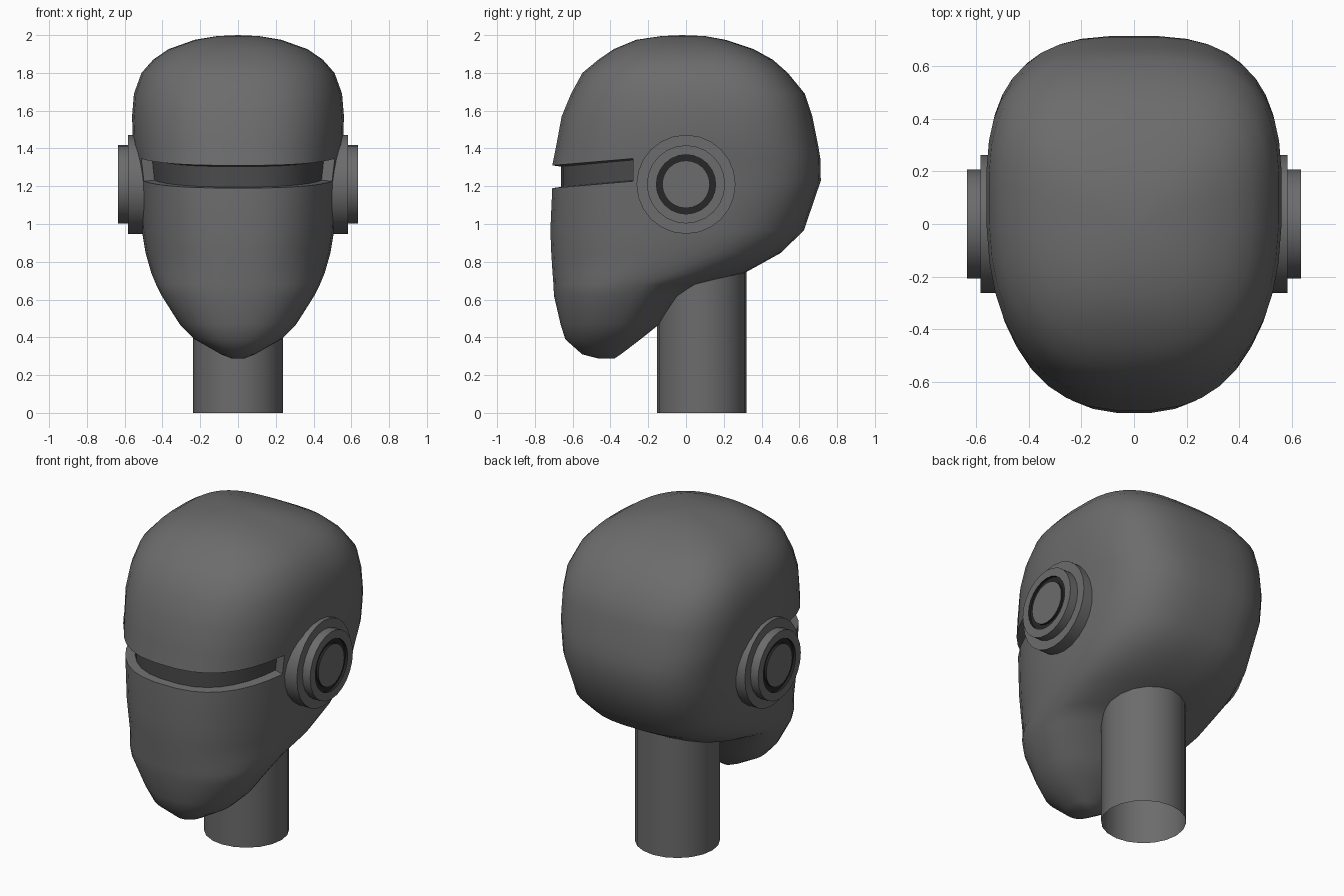
import bpy, bmesh, math

if "Cube" in bpy.data.objects:
    bpy.data.objects.remove(bpy.data.objects["Cube"])


def material(name, v):
    m = bpy.data.materials.new(name)
    m.diffuse_color = (v, v, v, 1)
    m.use_nodes = True
    m.node_tree.nodes["Principled BSDF"].inputs["Base Color"].default_value = m.diffuse_color
    return m


SHELL = material("shell grey", 0.15)
VISOR = material("visor dark grey", 0.07)
DARK = material("groove near black", 0.02)


def finish(bm, name, mats, angle=40, recalc=True):
    if recalc:
        bmesh.ops.recalc_face_normals(bm, faces=bm.faces[:])
    me = bpy.data.meshes.new(name)
    bm.to_mesh(me)
    bm.free()
    ob = bpy.data.objects.new(name, me)
    bpy.context.collection.objects.link(ob)
    for m in mats:
        me.materials.append(m)
    bpy.ops.object.select_all(action='DESELECT')
    ob.select_set(True)
    bpy.context.view_layer.objects.active = ob
    bpy.ops.object.shade_smooth_by_angle(angle=math.radians(angle))
    return ob


def bridge(bm, a, b):
    n = len(a)
    return [bm.faces.new((a[i], a[(i + 1) % n], b[(i + 1) % n], b[i])) for i in range(n)]


# Head: horizontal sections (z, half width, front y, back y)
SECTIONS = [
    (0.287, 0.03, -0.46, -0.38), (0.31, 0.09, -0.55, -0.345),
    (0.39, 0.23, -0.64, -0.24), (0.47, 0.31, -0.665, -0.14),
    (0.62, 0.405, -0.70, -0.02), (0.68, 0.435, -0.703, 0.08),
    (0.74, 0.46, -0.708, 0.31), (0.845, 0.49, -0.715, 0.50),
    (0.965, 0.51, -0.72, 0.625), (1.19, 0.53, -0.71, 0.715),
    (1.31, 0.545, -0.71, 0.712), (1.42, 0.557, -0.688, 0.70),
    (1.57, 0.562, -0.66, 0.67), (1.69, 0.552, -0.61, 0.63),
    (1.80, 0.512, -0.55, 0.54), (1.87, 0.45, -0.465, 0.46),
    (1.925, 0.37, -0.385, 0.36), (1.975, 0.23, -0.265, 0.21),
    (1.995, 0.11, -0.13, 0.10),
]
SLOT_LOW, SLOT_HIGH, SLOT_END, N = 1.19, 1.31, -0.24, 40


def section(bm, z, w, yf, yb):
    """Rounded-square ring, fuller at the back of the skull."""
    cy = yf + (yb - yf) * 0.57
    k = min(1, max(0, (z - 0.5) / 0.6))
    ring = []
    for i in range(N):
        t = 2 * math.pi * (i + 0.5) / N
        c, s = math.cos(t), math.sin(t)
        p = 2.15 + k * (0.4 if s < 0 else 0.85)
        x = w * math.copysign(abs(c) ** (2 / p), c)
        y = cy + (yb - cy if s > 0 else cy - yf) * math.copysign(abs(s) ** (2 / p), s)
        # the visor slot rises slightly toward the ears
        lift = 0.085 * min(0.46, max(0, y + 0.71)) if z in (SLOT_LOW, SLOT_HIGH) else 0
        ring.append(bm.verts.new((x, y, z + lift)))
    return ring


bm = bmesh.new()
rings = [section(bm, *s) for s in SECTIONS]
slot = []
for s, a, b in zip(SECTIONS, rings, rings[1:]):
    faces = bridge(bm, a, b)
    if s[0] == SLOT_LOW:
        slot = [f for f in faces if f.calc_center_median().y < SLOT_END]
bm.faces.new(rings[0][::-1])
top = bm.verts.new((0, -0.02, 2.0))
for i in range(N):
    bm.faces.new((rings[-1][i], rings[-1][(i + 1) % N], top))
bmesh.ops.recalc_face_normals(bm, faces=bm.faces[:])
# Visor: sink the front band into the shell
bmesh.ops.inset_region(bm, faces=slot, thickness=0.006, depth=0, use_even_offset=True)
for v in {v for f in slot for v in f.verts}:
    v.co.x *= 0.89
    v.co.y *= 0.935
for f in slot:
    f.material_index = 1
finish(bm, "head_shell", [SHELL, VISOR])

# Ear discs: stepped lathe around the x axis (radius, x)
EAR = [(0.262, 0.45), (0.262, 0.583), (0.207, 0.583), (0.207, 0.635), (0.157, 0.635),
       (0.157, 0.62), (0.126, 0.62), (0.126, 0.634)]
for side, label in ((1, "right"), (-1, "left")):
    bm = bmesh.new()
    M = 24
    loops = [[bm.verts.new((side * x, r * math.cos(2 * math.pi * i / M),
                            1.21 + r * math.sin(2 * math.pi * i / M))) for i in range(M)]
             for r, x in EAR]
    for j in range(len(loops) - 1):
        for f in bridge(bm, loops[j], loops[j + 1]):
            f.material_index = 1 if j >= 4 else 0
    bm.faces.new(loops[-1])
    bm.faces.new(loops[0])
    finish(bm, "ear_disc_" + label, [SHELL, DARK], 30)

# Neck: open tube
bm = bmesh.new()
bmesh.ops.create_cone(bm, cap_ends=False, segments=20, radius1=0.237, radius2=0.237, depth=0.85)
bmesh.ops.translate(bm, verts=bm.verts[:], vec=(0, 0.083, 0.425))
finish(bm, "neck", [SHELL])
